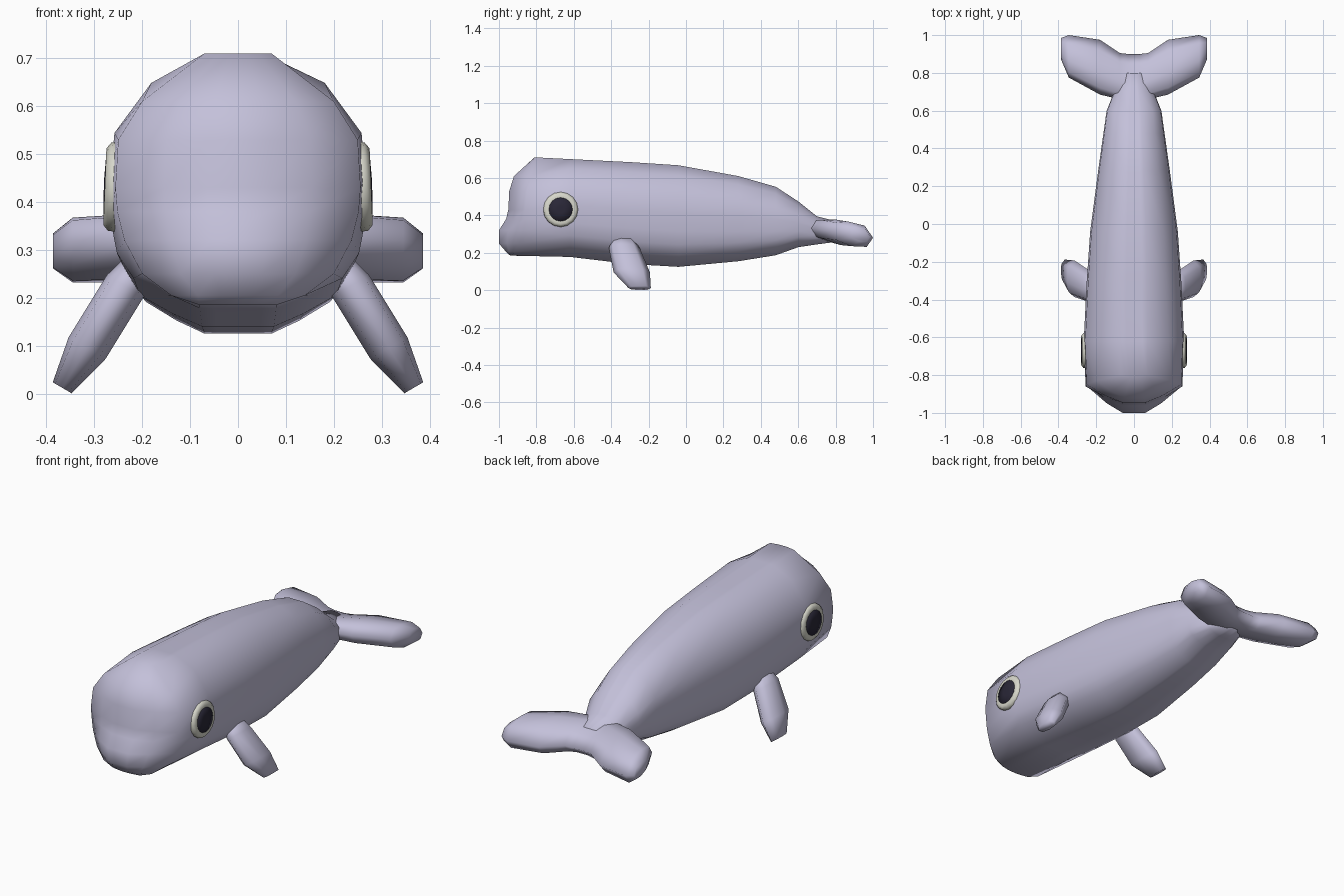
import bpy, bmesh, math
from mathutils import Vector

if "Cube" in bpy.data.objects:
    bpy.data.objects.remove(bpy.data.objects["Cube"], do_unlink=True)


def material(name, rgb):
    m = bpy.data.materials.new(name)
    m.use_nodes = True
    m.diffuse_color = (*rgb, 1)
    bsdf = m.node_tree.nodes["Principled BSDF"]
    bsdf.inputs["Base Color"].default_value = (*rgb, 1)
    bsdf.inputs["Roughness"].default_value = 0.7
    return m


SKIN = material("lavender skin", (0.55, 0.53, 0.70))
WHITE = material("eye white", (0.68, 0.68, 0.60))
PUPIL = material("dark pupil", (0.022, 0.020, 0.038))


def finish(bm, name, mat):
    bmesh.ops.recalc_face_normals(bm, faces=bm.faces)
    for f in bm.faces:
        f.smooth = True
    me = bpy.data.meshes.new(name)
    bm.to_mesh(me)
    bm.free()
    me.materials.append(mat)
    ob = bpy.data.objects.new(name, me)
    bpy.context.collection.objects.link(ob)
    return ob


def bridge(bm, a, b):
    n = len(a)
    for i in range(n):
        bm.faces.new((a[i], a[(i + 1) % n], b[(i + 1) % n], b[i]))


def loft(name, rings, mat):
    """Skin closed rings of points and cap both ends."""
    bm = bmesh.new()
    rows = [[bm.verts.new(p) for p in r] for r in rings]
    for a, b in zip(rows, rows[1:]):
        bridge(bm, a, b)
    bm.faces.new(rows[0])
    bm.faces.new(rows[-1])
    return finish(bm, name, mat)


# Body: front face as a grid, followed by cross-sections along y
FACE = [  # z, half width, y at the edge, y in the middle
    (0.185, 0.08, -0.93, -0.94), (0.205, 0.14, -0.92, -0.962),
    (0.25, 0.20, -0.89, -1.0), (0.32, 0.237, -0.87, -1.0),
    (0.38, 0.252, -0.86, -0.962), (0.43, 0.256, -0.86, -0.95),
    (0.53, 0.25, -0.85, -0.945), (0.61, 0.20, -0.83, -0.92),
    (0.71, 0.07, -0.80, -0.81)]
SHAPE = [(0, .3), (.05, .55), (.12, .82), (.22, .95), (.35, 1),
         (.53, 1), (.70, .97), (.9, .68), (1, .27)]
SECTIONS = [  # y, bottom, top, half width
    (-0.62, 0.178, 0.701, 0.266), (-0.30, 0.14, 0.685, 0.25),
    (-0.04, 0.125, 0.668, 0.232), (0.28, 0.155, 0.61, 0.19),
    (0.48, 0.187, 0.553, 0.162), (0.60, 0.23, 0.475, 0.145),
    (0.70, 0.245, 0.395, 0.105), (0.80, 0.258, 0.37, 0.06)]
COLUMNS = [(-1, 1), (-.6, .38), (-.25, 0), (.25, 0), (.6, .38), (1, 1)]

bm = bmesh.new()
grid = [[bm.verts.new((u * w, yc + (ye - yc) * f, z)) for u, f in COLUMNS]
        for z, w, ye, yc in FACE]
for a, b in zip(grid, grid[1:]):
    for i in range(len(COLUMNS) - 1):
        bm.faces.new((a[i], a[i + 1], b[i + 1], b[i]))
# The outline of the face grid, with its top and bottom rows
ring = [r[-1] for r in grid] + grid[-1][-2:0:-1] + [r[0] for r in grid[::-1]] + grid[0][1:-1]
for y, zb, zt, w in SECTIONS:
    side = [(w * k, zb + (zt - zb) * t) for t, k in SHAPE]
    wt, wb = side[-1][0], side[0][0]
    pts = side + [(u * wt, zt) for u, f in COLUMNS[-2:0:-1]]
    pts += [(-x, z) for x, z in side[::-1]] + [(u * wb, zb) for u, f in COLUMNS[1:-1]]
    new = [bm.verts.new((x, y, z)) for x, z in pts]
    bridge(bm, ring, new)
    ring = new
bm.faces.new(ring)
finish(bm, "body", SKIN)

# Tail fluke: lofted from one tip to the other
HALF = [  # x, front y, back y, half thickness
    (0.03, 0.63, 0.90, 0.055), (0.075, 0.66, 0.905, 0.058),
    (0.18, 0.685, 0.975, 0.066), (0.345, 0.775, 1.0, 0.064),
    (0.386, 0.87, 0.985, 0.035)]
OVAL = [(-1, 0), (-.75, .75), (-.2, 1), (.6, .9), (1, 0),
        (.7, -.85), (0, -1), (-.75, -.7)]
stations = [(-x, a, b, h) for x, a, b, h in HALF[::-1]] + HALF
rings = []
for x, a, b, h in stations:
    yc, r = (a + b) / 2, (b - a) / 2
    zc = 0.315 - 0.045 * abs(x)
    rings.append([(x, yc + r * v, zc + h * n - 0.17 * r * v) for v, n in OVAL])
loft("tail_fluke", rings, SKIN)

# Side fins
FIN = [  # centre, half width along y, half thickness
    ((0.20, -0.335, 0.272), .06, .035), ((0.235, -0.33, 0.225), .083, .045),
    ((0.315, -0.29, 0.095), .097, .045), ((0.367, -0.248, 0.012), .06, .023)]
for s, label in ((1, "left"), (-1, "right")):
    rings = []
    for (x, y, z), w, t in FIN:
        rings.append([(s * (x + .86 * t * n), y + w * v, z + .5 * t * n)
                      for v, n in OVAL])
    loft(label + "_fin", rings, SKIN)


# Eyes: a rounded white rim around a dark pupil
def eye_ring(s, r, depth, n=16):
    ring = []
    for i in range(n):
        a = math.tau * i / n
        ring.append((s * (depth - 0.04 * r * math.sin(a)),
                     -0.67 + r * math.cos(a), 0.432 + r * math.sin(a)))
    return ring


for s, label in ((1, "left"), (-1, "right")):
    rim = [(.085, .235), (.094, .255), (.092, .268), (.080, .278), (.064, .276)]
    loft(label + "_eye_white", [eye_ring(s, r, d) for r, d in rim], WHITE)
    loft(label + "_pupil", [eye_ring(s, .064, .273), eye_ring(s, .063, .278),
                            eye_ring(s, .02, .280)], PUPIL)
